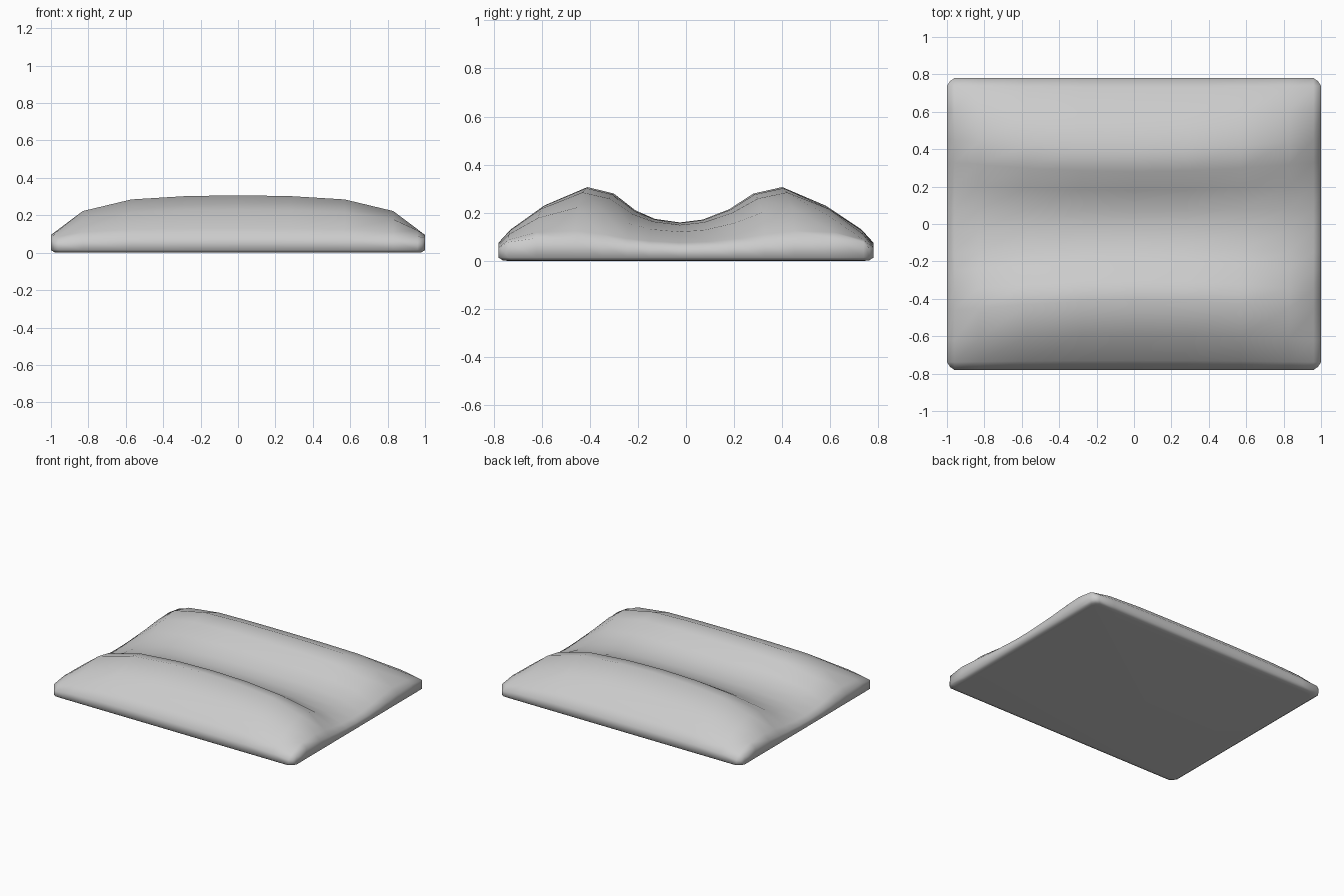
import bpy, bmesh

if "Cube" in bpy.data.objects:
    bpy.data.objects.remove(bpy.data.objects["Cube"])

# Centre cross-section (y, z): two ridges with a valley between
PROFILE = [(-0.78, 0.075), (-0.73, 0.13), (-0.59, 0.23), (-0.41, 0.307), (-0.30, 0.28),
           (-0.21, 0.21), (-0.13, 0.175), (-0.025, 0.16), (0.07, 0.172), (0.18, 0.215),
           (0.28, 0.28), (0.40, 0.307), (0.58, 0.23), (0.73, 0.13), (0.78, 0.075)]
# Lengthwise stations (x, fullness, outward ridge drift)
HALF = [(0.28, 0.98, 0.005), (0.57, 0.90, 0.02), (0.83, 0.62, 0.04), (0.96, 0.18, 0.05), (1.0, 0.0, 0.05)]
STATIONS = [(-x, f, d) for x, f, d in reversed(HALF)] + [(0, 1, 0)] + HALF


def end_height(y):
    a = abs(y)
    if a > 0.7:
        return 0.095 - 0.045 * (a - 0.7) / 0.08
    return 0.057 + 0.038 * min(1, a / 0.5) ** 1.5


def surface_point(x, f, drift, y, z):
    e = end_height(y)
    a = abs(y)
    weight = min(1, a / 0.3) * min(1, (0.78 - a) / 0.3)
    y2 = y + (drift * weight if y > 0 else -drift * weight)
    if abs(x) == 1 and a == 0.78:      # soften plan corners
        x, y2 = x * 0.983, y2 * 0.98
    return (x, y2, e + (z - e) * f)


# Pillow top surface
bm = bmesh.new()
grid = [[bm.verts.new(surface_point(*s, *p)) for p in PROFILE] for s in STATIONS]
for a, b in zip(grid, grid[1:]):
    for j in range(len(PROFILE) - 1):
        bm.faces.new((a[j], b[j], b[j + 1], a[j + 1]))

# Side wall and flat underside
loop = ([c[0] for c in grid] + grid[-1][1:] + [c[-1] for c in reversed(grid[:-1])]
        + list(reversed(grid[0][1:-1])))
rings = [loop]
for scale_x, scale_y, z in ((1.0, 1.0, 0.014), (0.98, 0.975, 0.002), (0.955, 0.945, 0.0)):
    rings.append([bm.verts.new((v.co.x * scale_x, v.co.y * scale_y, z)) for v in loop])
n = len(loop)
for up, low in zip(rings, rings[1:]):
    for i in range(n):
        k = (i + 1) % n
        bm.faces.new((up[i], low[i], low[k], up[k]))
bm.faces.new(list(reversed(rings[-1])))
bmesh.ops.recalc_face_normals(bm, faces=bm.faces)
for f in bm.faces:
    f.smooth = True

mesh = bpy.data.meshes.new("contour_pillow")
bm.to_mesh(mesh)
bm.free()
pillow = bpy.data.objects.new("contour_pillow", mesh)
bpy.context.collection.objects.link(pillow)
